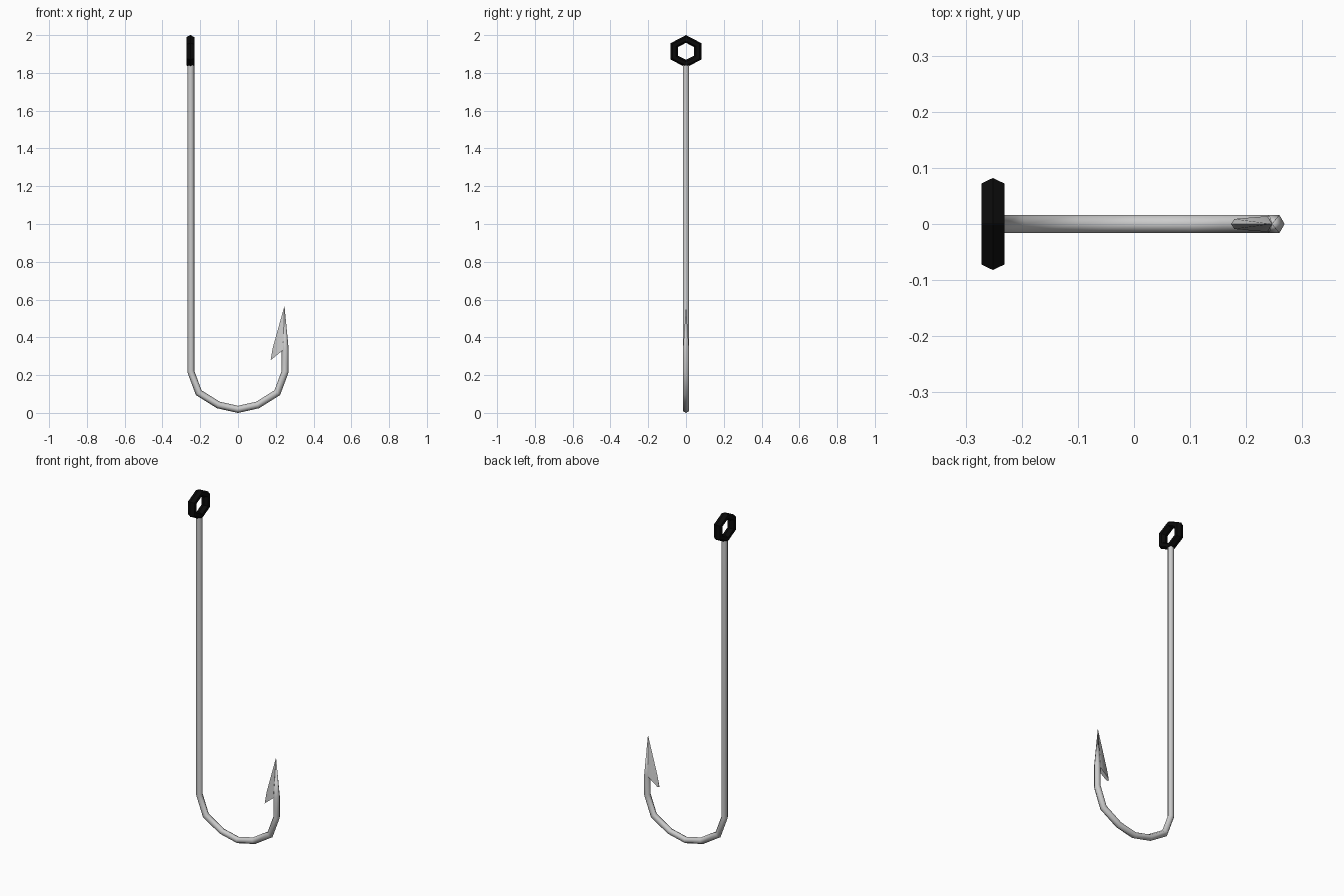
import bpy, bmesh, math
from mathutils import Vector

if "Cube" in bpy.data.objects:
    bpy.data.objects.remove(bpy.data.objects["Cube"])

SIDES = 6
WIRE_R = 0.0185


def finish(bm, name, angle):
    bmesh.ops.recalc_face_normals(bm, faces=bm.faces)
    me = bpy.data.meshes.new(name)
    bm.to_mesh(me)
    bm.free()
    ob = bpy.data.objects.new(name, me)
    bpy.context.collection.objects.link(ob)
    bpy.ops.object.select_all(action='DESELECT')
    ob.select_set(True)
    bpy.context.view_layer.objects.active = ob
    bpy.ops.object.shade_smooth_by_angle(angle=math.radians(angle))
    return ob


# Hook wire: hexagonal section swept along the bend, closing to a sharp point
path = [(-0.25, 1.85), (-0.25, 0.22), (-0.208, 0.107), (-0.104, 0.042),
        (0, 0.0185), (0.104, 0.042), (0.208, 0.107), (0.25, 0.22), (0.25, 0.335)]
pts = [Vector((x, 0, z)) for x, z in path]
tip = Vector((0.246, 0, 0.567))
bm = bmesh.new()
rings = []
for i, p in enumerate(pts):
    d_in = (p - pts[i - 1]).normalized() if i else (pts[1] - p).normalized()
    d_out = (pts[i + 1] - p).normalized() if i < len(pts) - 1 else d_in
    t = (d_in + d_out).normalized()
    side = Vector((-t.z, 0, t.x)) / t.dot(d_in)      # mitred in the bend plane
    rings.append([bm.verts.new(p + WIRE_R * (side * math.cos(a) + Vector((0, math.sin(a), 0))))
                  for a in (k * math.tau / SIDES for k in range(SIDES))])
for a, b in zip(rings, rings[1:]):
    for k in range(SIDES):
        n = (k + 1) % SIDES
        bm.faces.new((a[k], a[n], b[n], b[k]))
bm.faces.new(rings[0])
point = bm.verts.new(tip)
for k in range(SIDES):
    bm.faces.new((rings[-1][k], rings[-1][(k + 1) % SIDES], point))
finish(bm, "hook_wire", 65)

# Barb: wedge running from the point back to a blunt inner spike
bm = bmesh.new()
bm.verts.new(tip)
bm.verts.new((0.173, 0, 0.28))
bm.verts.new((0.184, 0, 0.345))
for s in (-1, 1):
    bm.verts.new((0.179, s * 0.009, 0.284))
    bm.verts.new((0.238, s * 0.014, 0.332))
bmesh.ops.convex_hull(bm, input=bm.verts[:])
finish(bm, "barb", 30)

# Eye: black six-sided ring facing along x
bpy.ops.mesh.primitive_torus_add(major_segments=6, minor_segments=6,
                                 major_radius=0.0722, minor_radius=0.0225)
eye = bpy.context.object
eye.name = "line_eye"
eye.rotation_euler = (0, math.pi / 2, 0)
eye.scale = (0.908, 1, 1.04)      # local x becomes z
eye.location = (-0.2515, 0, 1.914)
black = bpy.data.materials.new("black")
black.diffuse_color = (0.003, 0.003, 0.003, 1)
black.use_nodes = True
black.node_tree.nodes["Principled BSDF"].inputs["Base Color"].default_value = black.diffuse_color
eye.data.materials.append(black)
bpy.ops.object.shade_smooth_by_angle(angle=math.radians(30))
